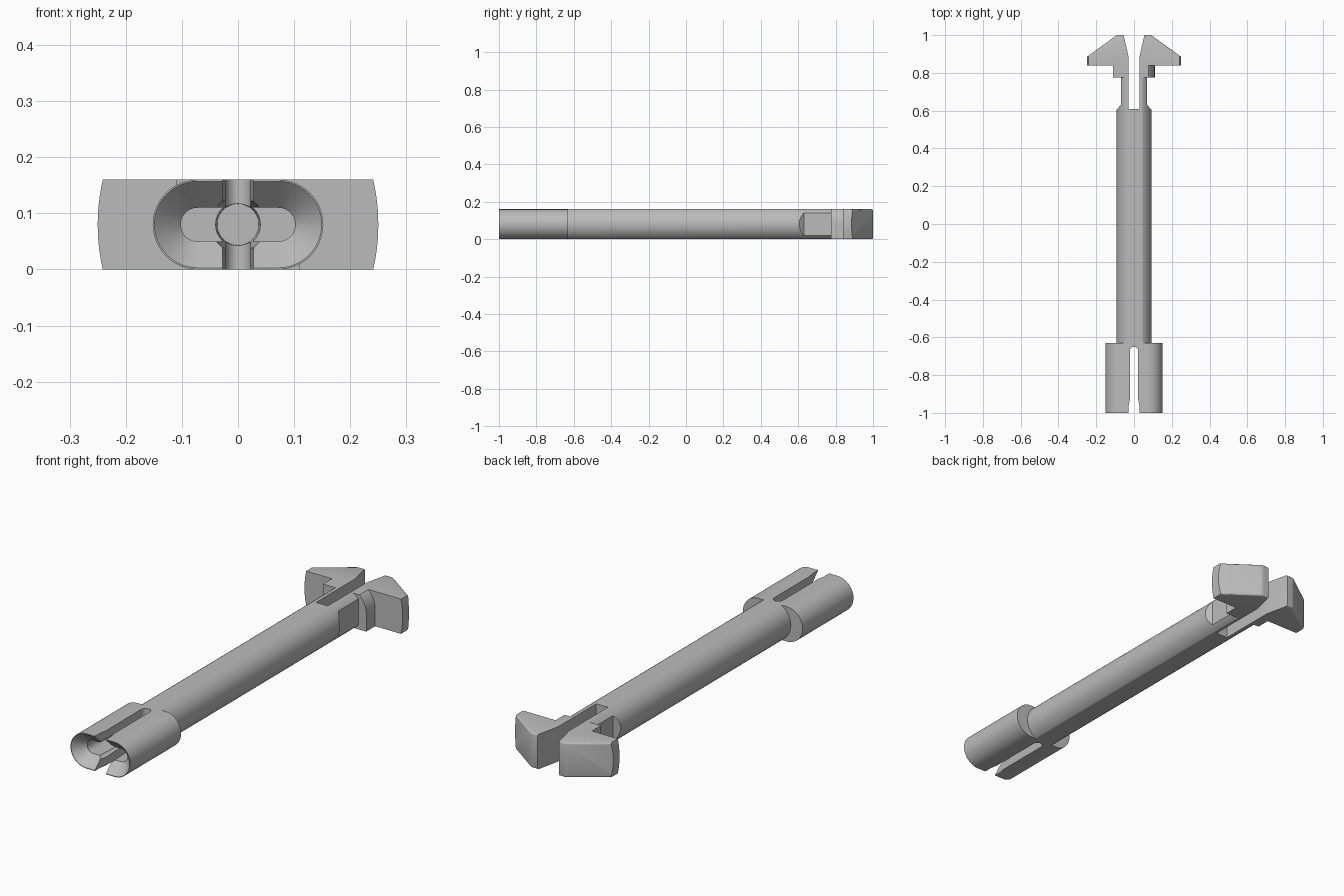
import bpy, bmesh
from math import sin, cos, asin, pi

default = bpy.data.objects.get("Cube")
if default:
    bpy.data.objects.remove(default, do_unlink=True)

H = 0.08  # half thickness, also the height of the long axis

grey = bpy.data.materials.new("plain grey")
grey.use_nodes = True
colour = (0.5, 0.5, 0.5, 1)
grey.diffuse_color = colour
grey.node_tree.nodes["Principled BSDF"].inputs["Base Color"].default_value = colour


def loft(name, rings):
    """Closed solid through rings of equal point count."""
    bm = bmesh.new()
    loops = [[bm.verts.new(p) for p in ring] for ring in rings]
    for a, b in zip(loops, loops[1:]):
        for i in range(len(a)):
            j = (i + 1) % len(a)
            bm.faces.new((a[i], a[j], b[j], b[i]))
    bm.faces.new(loops[0])
    bm.faces.new(loops[-1])
    bmesh.ops.recalc_face_normals(bm, faces=bm.faces)
    mesh = bpy.data.meshes.new(name)
    bm.to_mesh(mesh)
    bm.free()
    mesh.materials.append(grey)
    obj = bpy.data.objects.new(name, mesh)
    bpy.context.collection.objects.link(obj)
    return obj


def along_y(name, sections):
    """Sections are (y, xz profile about the axis)."""
    return loft(name, [[(x, y, z + H) for x, z in prof] for y, prof in sections])


def along_z(name, prof, z0=0.0, z1=2 * H):
    return loft(name, [[(x, y, z) for x, y in prof] for z in (z0, z1)])


def arc(cx, cy, r, a0, a1, n=24):
    return [(cx + r * cos(a0 + (a1 - a0) * i / n), cy + r * sin(a0 + (a1 - a0) * i / n))
            for i in range(n + 1)]


def round_sides(cx, r, half=H):
    """Profile with an arc on each side, flat at top and bottom."""
    a = asin(min(1, half / r))
    side = arc(cx, 0, r, -a, a)
    return side + [(-x, -z) for x, z in side]


def boolean(obj, cutter, operation="DIFFERENCE"):
    cutter.hide_render = True
    mod = obj.modifiers.new("cut", "BOOLEAN")
    mod.operation = operation
    mod.solver = "EXACT"
    mod.object = cutter
    bpy.context.view_layer.objects.active = obj
    bpy.ops.object.modifier_apply(modifier=mod.name)
    bpy.data.objects.remove(cutter, do_unlink=True)


# Socket: oval sleeve with a funnel mouth, oval pocket, tapered bore and slot
CX = 0.072
socket = along_y("socket", [(-1, round_sides(CX, H)), (-0.63, round_sides(CX, H))])
boolean(socket, along_y("funnel", [(-1.002, round_sides(CX, 0.079, 1)),
                                   (-0.95, round_sides(CX, 0.03, 1))]))
boolean(socket, along_y("pocket", [(-0.97, round_sides(CX, 0.03, 1)),
                                   (-0.72, round_sides(CX, 0.03, 1))]))
circle = lambda r: arc(0, 0, r, 0, 2 * pi, 40)[:-1]
boolean(socket, along_y("bore", [(-1.01, circle(0.051)), (-0.645, circle(0.037))]))
slot = arc(0, -0.672, 0.022, 0, pi, 12) + [(-0.022, -0.93), (-0.028, -0.96), (-0.028, -1.1),
                                          (0.028, -1.1), (0.028, -0.96), (0.022, -0.93)]
boolean(socket, along_z("socket_slot", slot, -0.1, 0.3))


def cut_fork(obj):
    fork = [(-0.03, 0.61), (0.03, 0.61), (0.03, 1.1), (-0.03, 1.1)]
    boolean(obj, along_z("fork_slot", fork, -0.1, 0.3))


# Shaft: rod flattened top and bottom, with a narrowed neck and forked end
shaft = along_y("shaft", [(-0.63, round_sides(0, 0.092)), (0.775, round_sides(0, 0.092))])
for s in (1, -1):
    neck = [(0.07, 0.8), (0.07, 0.63), (0.094, 0.603), (0.13, 0.603), (0.13, 0.8)]
    boolean(shaft, along_z("neck_cut", [(s * x, y) for x, y in neck], -0.1, 0.3))
cut_fork(shaft)

# Turning cam: two opposite quarters round, two square
quarter = [(0.11, -H)] + arc(0, 0, 0.11, 0, asin(H / 0.11), 12)
cam_profile = quarter + [(-x, -z) for x, z in quarter]
cam = along_y("turning_cam", [(0.775, cam_profile), (0.84, cam_profile)])
cut_fork(cam)

# Barbed heads: wedges with softened slopes and slightly bowed outer sides
barb = [(0.03, 0.84), (0.25, 0.84), (0.25, 0.885), (0.09, 1), (0.055, 1), (0.03, 0.89)]
heads = []
for s, name in ((1, "left_barb"), (-1, "right_barb")):
    head = along_z(name, [(s * x, y) for x, y in barb])
    bm = bmesh.new()
    bm.from_mesh(head.data)
    soft = []
    for e in bm.edges:
        mid = (e.verts[0].co + e.verts[1].co) / 2
        if mid.y > 0.9 and abs(mid.x) > 0.06:
            soft.append(e)
    bmesh.ops.bevel(bm, geom=soft, offset=0.008, segments=3, profile=0.5, affect="EDGES")
    bm.to_mesh(head.data)
    bm.free()
    bow = round_sides(-0.11, 0.36, 0.0801)
    boolean(head, along_y("bow", [(0.7, bow), (1.1, bow)]), "INTERSECT")
    heads.append(head)

# Smooth round surfaces, keep hard edges
bpy.ops.object.select_all(action="DESELECT")
for obj in [socket, shaft, cam] + heads:
    obj.select_set(True)
bpy.context.view_layer.objects.active = shaft
bpy.ops.object.shade_smooth_by_angle(angle=0.5)
